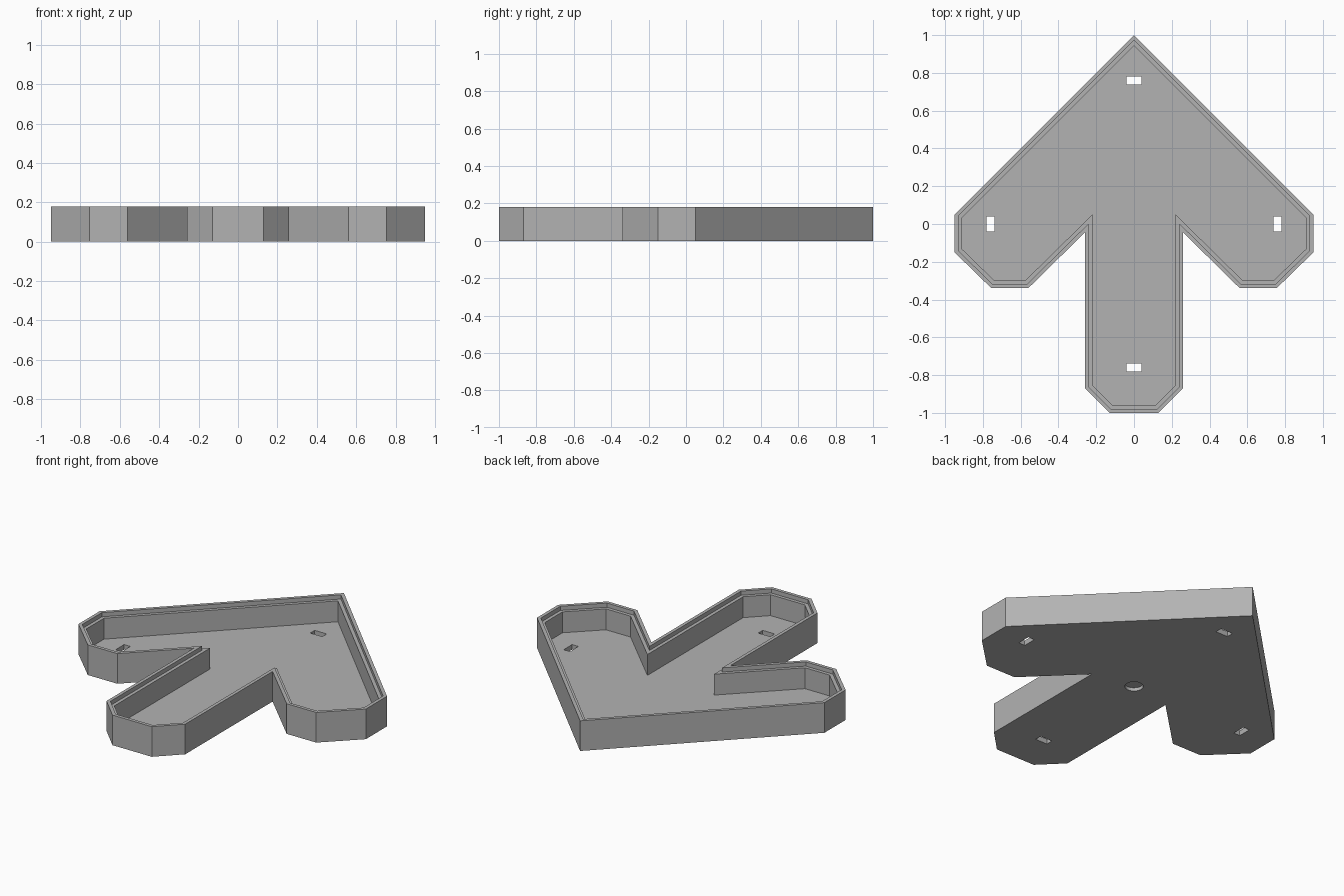
import bpy, bmesh, math
from mathutils import Vector, Matrix

if "Cube" in bpy.data.objects:
    bpy.data.objects.remove(bpy.data.objects["Cube"])

HEIGHT, LEDGE, FLOOR = 0.18, 0.155, 0.03

grey = bpy.data.materials.new("mid grey")
grey.diffuse_color = (0.45, 0.45, 0.45, 1)
grey.use_nodes = True
grey.node_tree.nodes["Principled BSDF"].inputs["Base Color"].default_value = grey.diffuse_color

# Right half of the arrow outline, tip to tail, mirrored for the left half
half = [(0.95, 0.05), (0.95, -0.15), (0.755, -0.34), (0.56, -0.34),
        (0.26, -0.045), (0.26, -0.87), (0.13, -1.0)]
outline = [Vector(p) for p in [(0, 1)] + half + [(-x, y) for x, y in reversed(half)]]


def inset(points, d):
    """Mitred inset of a clockwise outline."""
    result = []
    for i, p in enumerate(points):
        a = (p - points[i - 1]).normalized()
        b = (points[(i + 1) % len(points)] - p).normalized()
        na, nb = Vector((a.y, -a.x)), Vector((b.y, -b.x))
        result.append(p + (na + nb) * d / (1 + na.dot(nb)))
    return result


def make_object(name, bm):
    bmesh.ops.recalc_face_normals(bm, faces=bm.faces[:])
    mesh = bpy.data.meshes.new(name)
    bm.to_mesh(mesh)
    bm.free()
    mesh.materials.append(grey)
    ob = bpy.data.objects.new(name, mesh)
    bpy.context.collection.objects.link(ob)
    return ob


# Tray: stacked outline rings form the outer wall, rim, ledge, inner wall and floor
bm = bmesh.new()
levels = [(0, 0), (0, HEIGHT), (0.02, HEIGHT), (0.02, LEDGE), (0.04, LEDGE), (0.04, FLOOR)]
rings = [[bm.verts.new((p.x, p.y, z)) for p in inset(outline, d)] for d, z in levels]
for low, high in zip(rings, rings[1:]):
    for i in range(len(low)):
        j = (i + 1) % len(low)
        bm.faces.new((low[i], low[j], high[j], high[i]))
bm.faces.new(rings[0])
bm.faces.new(rings[-1])
tray = make_object("arrow_tray", bm)

# Cutters: four mounting slots through the floor, one blind hole underneath
bm = bmesh.new()
for k in range(4):
    bmesh.ops.create_cube(bm, size=1, matrix=Matrix.Rotation(k * math.pi / 2, 4, 'Z')
                          @ Matrix.Translation((0, 0.76, 0))
                          @ Matrix.Diagonal((0.08, 0.042, 0.12, 1)))
bmesh.ops.create_cone(bm, cap_ends=True, segments=32, radius1=0.05, radius2=0.05,
                      depth=0.04, matrix=Matrix.Identity(4))
cutter = make_object("hole_cutter", bm)
cutter.hide_render = True

cut = tray.modifiers.new("holes", 'BOOLEAN')
cut.operation = 'DIFFERENCE'
cut.solver = 'EXACT'
cut.object = cutter
bpy.context.view_layer.objects.active = tray
bpy.ops.object.modifier_apply(modifier=cut.name)
bpy.data.objects.remove(cutter)
